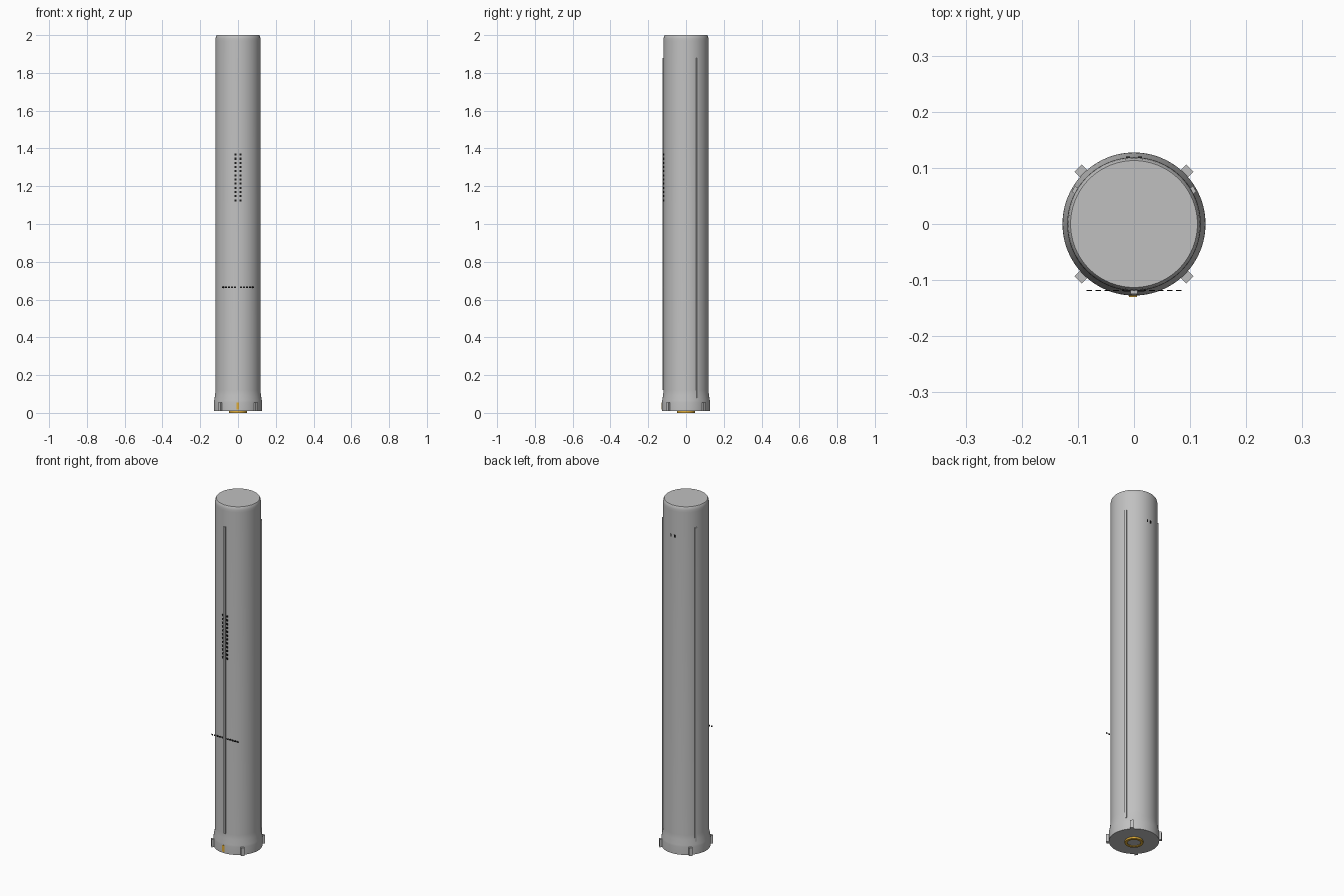
import bpy, bmesh, math
from mathutils import Matrix

cube = bpy.data.objects.get("Cube")
if cube:
    bpy.data.objects.remove(cube, do_unlink=True)


def material(name, rgb):
    m = bpy.data.materials.new(name)
    m.use_nodes = True
    m.diffuse_color = (*rgb, 1)
    m.node_tree.nodes["Principled BSDF"].inputs["Base Color"].default_value = (*rgb, 1)
    return m


GREY = material("light grey", (0.53, 0.53, 0.53))
GOLD = material("brass yellow", (0.75, 0.42, 0.04))
BLACK = material("black", (0.01, 0.01, 0.01))


def finish(name, bm, mat):
    bmesh.ops.recalc_face_normals(bm, faces=bm.faces)
    mesh = bpy.data.meshes.new(name)
    bm.to_mesh(mesh)
    bm.free()
    mesh.materials.append(mat)
    obj = bpy.data.objects.new(name, mesh)
    bpy.context.collection.objects.link(obj)
    return obj


def lathe(name, profile, mat, steps=96):
    """Spin a (radius, height) profile around z and smooth its sides."""
    bm = bmesh.new()
    verts = [bm.verts.new((r, 0, z)) for r, z in profile]
    edges = [bm.edges.new(pair) for pair in zip(verts, verts[1:])]
    bmesh.ops.spin(bm, geom=verts + edges, cent=(0, 0, 0), axis=(0, 0, 1),
                   angle=math.tau, steps=steps)
    bmesh.ops.remove_doubles(bm, verts=bm.verts, dist=0.0001)
    obj = finish(name, bm, mat)
    bpy.ops.object.select_all(action='DESELECT')
    obj.select_set(True)
    bpy.context.view_layer.objects.active = obj
    bpy.ops.object.shade_smooth_by_angle(angle=math.radians(30))
    return obj


def boxes(name, items, mat):
    """Boxes given as (degrees, inner r, outer r, sideways offset, width, low z, high z)."""
    bm = bmesh.new()
    for deg, r0, r1, side, width, z0, z1 in items:
        place = (Matrix.Rotation(math.radians(deg), 4, 'Z')
                 @ Matrix.Translation(((r0 + r1) / 2, side, (z0 + z1) / 2))
                 @ Matrix.Diagonal((r1 - r0, width, z1 - z0, 1)))
        bmesh.ops.create_cube(bm, size=1, matrix=place)
    return finish(name, bm, mat)


# Tube with a rounded top rim and a flared foot
lathe("tube_body", [(0, 2), (0.113, 2), (0.1165, 1.994), (0.1185, 1.983),
                    (0.119, 1.97), (0.119, 0.12), (0.121, 0.095),
                    (0.1265, 0.065), (0.1275, 0.055), (0.1275, 0.01), (0, 0.01)], GREY)

# Contact ring with a grey centre under the foot
lathe("contact_ring", [(0.047, 0.012), (0.047, 0), (0.033, 0), (0.033, 0.012)], GOLD, 48)
lathe("contact_centre", [(0.033, 0.004), (0, 0.004)], GREY, 48)

# Three long rails, the front one ending above the foot
boxes("front_rail", [(-90, 0.11, 0.125, 0, 0.012, 0.12, 1.88)], GREY)
boxes("side_rails", [(a, 0.11, 0.125, 0, 0.012, 0.08, 1.88) for a in (30, 150)], GREY)

# Four locating lugs and the front key
boxes("foot_lugs", [(a, 0.11, 0.141, 0, 0.018, 0.01, 0.055)
                    for a in (45, 135, 225, 315)], GREY)
boxes("front_key", [(-90, 0.12, 0.13, -0.002, 0.014, 0.018, 0.055)], GOLD)

# Plain printed dashes: two upright columns, a row below and a pair at the back
columns = [(-90, 0.117, 0.1205, s, 0.011, 1.12 + i * 0.022, 1.131 + i * 0.022)
           for s in (-0.013, 0.013) for i in range(12)]
row = [(-90, 0.1175, 0.1195, -0.08 + i * 0.016, 0.010, 0.661, 0.669) for i in range(11)]
back = [(90, 0.117, 0.1202, s, 0.007, 1.82, 1.835) for s in (-0.011, 0.011)]
boxes("printed_dashes", columns + row + back, BLACK)
